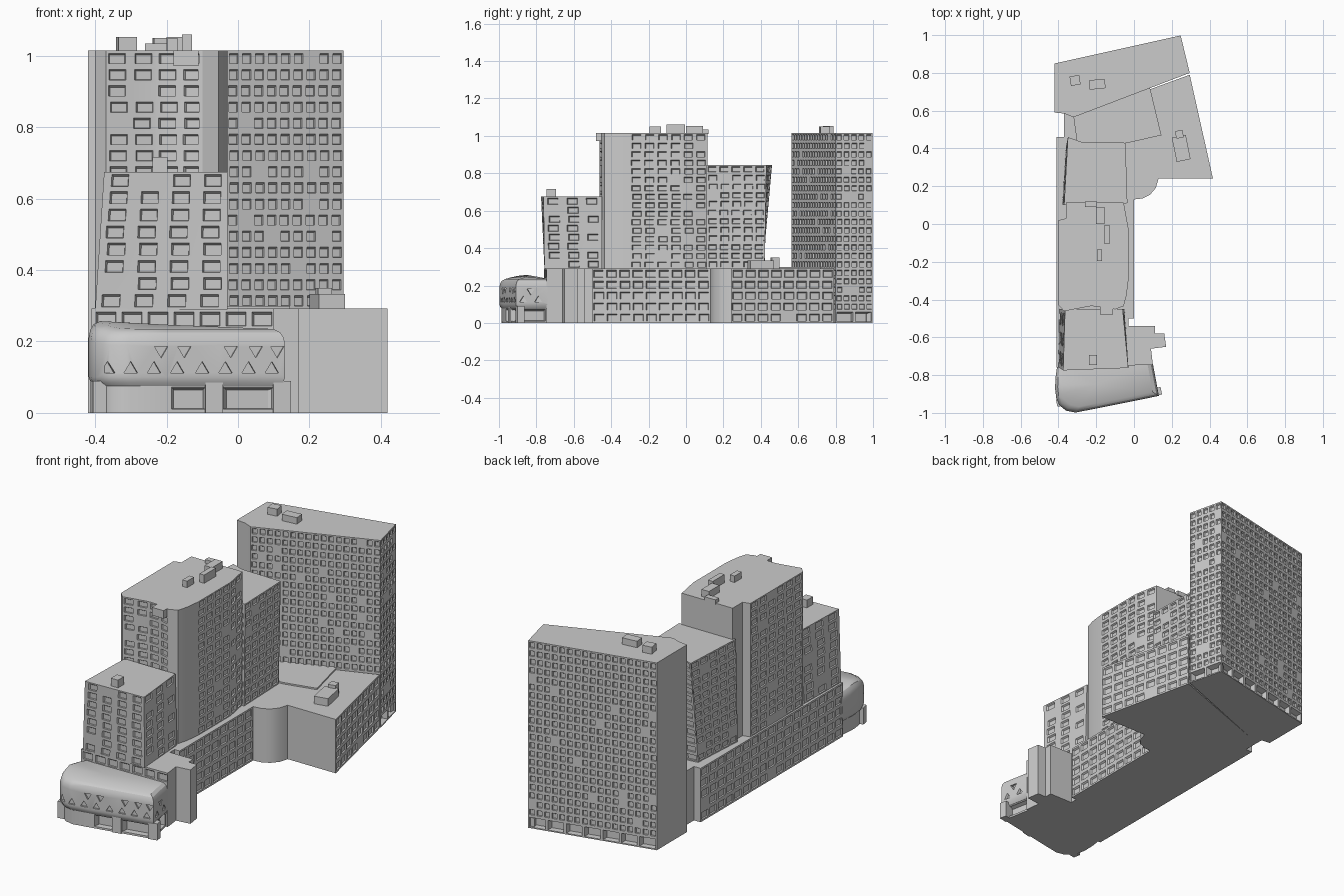
import bpy, bmesh, random
from math import hypot
from mathutils import Vector, Matrix

if "Cube" in bpy.data.objects:
    bpy.data.objects.remove(bpy.data.objects["Cube"])
random.seed(4)


def finish(name, bm, smooth=True):
    bmesh.ops.remove_doubles(bm, verts=bm.verts, dist=1e-5)
    me = bpy.data.meshes.new(name)
    bm.to_mesh(me)
    bm.free()
    ob = bpy.data.objects.new(name, me)
    bpy.context.collection.objects.link(ob)
    if smooth:
        bpy.ops.object.select_all(action='DESELECT')
        bpy.context.view_layer.objects.active = ob
        ob.select_set(True)
        bpy.ops.object.shade_smooth_by_angle(angle=0.5)
    return ob


def wall(bm, lo, hi, z0, z1, rows, pitch, fw, fh, depth, skip, blank):
    """One facade: a grid of cells, each with a splayed window recess."""
    a, b, c, d = [Vector((*p, z)) for p, z in
                  ((lo[0], z0), (lo[1], z0), (hi[1], z1), (hi[0], z1))]
    n = Vector((b.y - a.y, a.x - b.x, 0)).normalized()

    def P(u, v, s=0):
        return bm.verts.new(a.lerp(b, u).lerp(d.lerp(c, u), v) - n * s)

    def quads(outer, inner):
        for i in range(4):
            j = (i + 1) % 4
            bm.faces.new([P(*outer[i]), P(*outer[j]), P(*inner[j]), P(*inner[i])])

    def rect(u0, u1, v0, v1, s=0):
        return [(u0, v0, s), (u1, v0, s), (u1, v1, s), (u0, v1, s)]

    cols = int((b - a).length / pitch + 0.35)
    if blank or cols == 0:
        bm.faces.new([P(*q) for q in rect(0, 1, 0, 1)])
        return
    cu, cv = 1 / cols, 1 / rows
    for r in range(rows):
        shift = random.uniform(-.06, .06) * (skip > 0)
        for k in range(cols):
            u, v = k * cu, r * cv
            cell = rect(u, u + cu, v, v + cv)
            if random.random() < skip:
                bm.faces.new([P(*q) for q in cell])
                continue
            wu = cu * fw
            u0 = u + (cu - wu) / 2 + shift * cu
            v0 = v + cv * (1 - fh) * .5
            v1 = v0 + cv * fh
            win = rect(u0, u0 + wu, v0, v1)
            pane = rect(u0 + wu * .1, u0 + wu * .98, v0 + cv * fh * .03, v1 - cv * fh * .16, depth)
            quads(cell, win)
            quads(win, pane)
            bm.faces.new([P(*q) for q in pane])


def block(name, pts, z0, z1, rows=1, pitch=9, fw=.68, fh=.66, depth=.008,
          skip=.05, blank=(), top=None):
    """Extruded footprint (counter-clockwise) with windows on every edge not blank."""
    top = top or pts
    bm = bmesh.new()
    N = len(pts)
    for i in range(N):
        j = (i + 1) % N
        wall(bm, (pts[i], pts[j]), (top[i], top[j]), z0, z1, rows, pitch, fw, fh, depth, skip, i in blank)
    bm.faces.new([bm.verts.new((*p, z1)) for p in top])
    bm.faces.new([bm.verts.new((*p, z0)) for p in reversed(pts)])
    return finish(name, bm)


def box(name, x, y, z0, z1, sx, sy, rot=0):
    bm = bmesh.new()
    m = Matrix.Translation((x, y, (z0 + z1) / 2)) @ Matrix.Rotation(rot, 4, 'Z') @ Matrix.Diagonal((sx, sy, z1 - z0, 1))
    bmesh.ops.create_cube(bm, size=1, matrix=m)
    return finish(name, bm, False)


# Long low podium with stair wing and rounded inner corner
podium = [(-.41, -.76), (.10, -.745), (.09, -.66), (.17, -.65), (.16, -.58), (.11, -.58),
          (.11, -.54), (-.03, -.54), (-.03, -.5), (0, -.5), (0, .13), (.045, .135),
          (.085, .155), (.115, .19), (.13, .24), (.418, .24), (.295, .79), (-.32, .565),
          (-.37, .585), (-.37, .46), (-.41, .46)]
block('podium', podium, 0, .292, 5, .07, .76, .66, skip=.03,
      blank=(1, 2, 3, 4, 5, 6, 7, 8, 11, 12, 13, 14, 17, 18, 19))
block('podium_terrace', [(-.3, .42), (-.03, .43), (.145, .47), (.085, .72), (-.32, .565)], .29, .3)

# Tall rear slab standing on an open ground floor
slab = [(-.37, .585), (-.32, .565), (.295, .8), (.247, .998), (-.42, .85), (-.42, .59)]
block('rear_slab', slab, .065, 1.015, 21, .039, .66, .64, blank=(0, 4, 5))
block('rear_ground_floor', slab, 0, .065, 1, .09, .86, .8, .03, 0, blank=(0, 1, 4, 5))

# Tall middle tower with a curved front
block('middle_tower', [(-.4, -.43), (-.37, -.462), (-.3, -.448), (-.23, -.435), (-.16, -.437),
                       (-.1, -.452), (-.055, -.435), (-.04, -.38), (-.03, -.3), (-.03, -.02),
                       (-.055, .115), (-.36, .115), (-.36, .03), (-.4, .02)],
      .29, 1.015, 16, .074, .68, .64, blank=(0, 5, 6, 7, 10, 11, 12), skip=.1)
box('middle_tower_balcony', -.145, -.455, .972, 1.015, .07, .05)

# Back tower, leaning out towards the rear slab
block('back_tower', [(-.38, .1), (-.04, .11), (-.05, .42), (-.28, .42), (-.36, .41)], .29, .845,
      12, .065, .7, .62, top=[(-.37, .1), (-.035, .11), (-.045, .43), (-.28, .435), (-.35, .46)])

# Front tower with a raking left side
block('front_tower', [(-.4, -.757), (-.03, -.757), (-.05, -.45), (-.395, -.45)], .29, .675,
      8, .085, .55, .7, skip=.1, top=[(-.375, -.775), (-.03, -.762), (-.06, -.45), (-.365, -.45)])

# Rounded front pavilion: lofted shell
path = [(-.405, -.74), (-.415, -.81), (-.418, -.87), (-.412, -.92), (-.395, -.96),
        (-.36, -.988), (-.31, -.998), (-.2, -.977), (-.05, -.947), (.132, -.91), (.1, -.74)]


def scaled(s):
    return [(-.14 + (x + .14) * s, -.74 + (y + .74) * s) for x, y in path]


bm = bmesh.new()
rings = []
for z, s in ((.07, .93), (.085, .98), (.1, 1), (.19, 1), (.21, .985), (.225, .95), (.235, .88)):
    ring = []
    for x, y in scaled(s):
        lift = .025 * max(0, 1 - hypot(x + .4, y + .86) / .13) if z > .18 else 0
        ring.append(bm.verts.new((x, y, z + lift)))
    rings.append(ring)
N = len(path)
for r0, r1 in zip(rings, rings[1:]):
    for i in range(N):
        j = (i + 1) % N
        bm.faces.new([r0[i], r0[j], r1[j], r1[i]])
bm.faces.new(rings[0][::-1])
peak = bm.verts.new((-.2, -.85, .247))
for i in range(N):
    bm.faces.new([rings[-1][i], rings[-1][(i + 1) % N], peak])
bmesh.ops.recalc_face_normals(bm, faces=bm.faces)
shell = finish('front_pavilion', bm)

# Triangular windows cut into the pavilion
cut = bmesh.new()


def triangle(p, n, z, up):
    n = Vector((*n, 0)).normalized()
    t = Vector((-n.y, n.x, 0))
    c = Vector((*p, z))
    tri = [c + t * .019 - Vector((0, 0, .016 * up)), c + Vector((0, 0, .016 * up)),
           c - t * .019 - Vector((0, 0, .016 * up))]
    f = [[cut.verts.new(v + n * s) for v in tri] for s in (.02, -.009)]
    cut.faces.new(f[0])
    cut.faces.new(f[1][::-1])
    for i in range(3):
        j = (i + 1) % 3
        cut.faces.new([f[0][j], f[0][i], f[1][i], f[1][j]])


def front_y(x):
    for (x0, y0), (x1, y1) in zip(path[4:], path[5:10]):
        if x0 <= x <= x1:
            return y0 + (y1 - y0) * (x - x0) / (x1 - x0)


for xs, z, up in (((-.365, -.3, -.235, -.17, -.1, -.035, .03, .095), .128, 1),
                  ((-.215, -.15, -.02, .05, .11), .17, -1)):
    for x in xs:
        triangle((x, front_y(x)), (.2, -1), z, up)
for y, z, up in ((-.87, .128, 1), (-.83, .165, -1), (-.79, .128, 1)):
    triangle((.1 + .032 * (-.74 - y) / .17, y), (1, -.19), z, up)
bmesh.ops.recalc_face_normals(cut, faces=cut.faces)
cutter = finish('window_cutter', cut, False)
cutter.hide_render = True
cutter.hide_set(True)
mod = shell.modifiers.new('windows', 'BOOLEAN')
mod.operation = 'DIFFERENCE'
mod.solver = 'EXACT'
mod.object = cutter

# Recessed pavilion entrance level and its piers
block('pavilion_ground_floor', scaled(.95), 0, .085, 1, .2, .85, .75, .03, 0, blank=(0, 1, 2, 3, 4, 10))
for x in (-.385, -.07, .12):
    box('pavilion_pier', x, front_y(x) + .025, 0, .09, .05, .04, .2)

# Rooftop plant boxes
for x, y, z0, z1, sx, sy, r in (
        (-.312, .76, 1.01, 1.053, .052, .05, .15), (-.195, .74, 1.01, 1.05, .085, .05, .1),
        (-.228, .105, 1.01, 1.035, .065, .03, 0), (-.178, .045, 1.01, 1.053, .045, .09, 0),
        (-.143, -.055, 1.01, 1.06, .028, .1, 0), (-.183, -.165, 1.01, 1.05, .028, .06, 0),
        (-.218, -.72, .67, .717, .042, .052, 0),
        (.25, .4, .29, .333, .075, .13, .2), (.24, .475, .29, .35, .04, .04, .2)):
    box('roof_plant', x, y, z0, z1, sx, sy, r)
